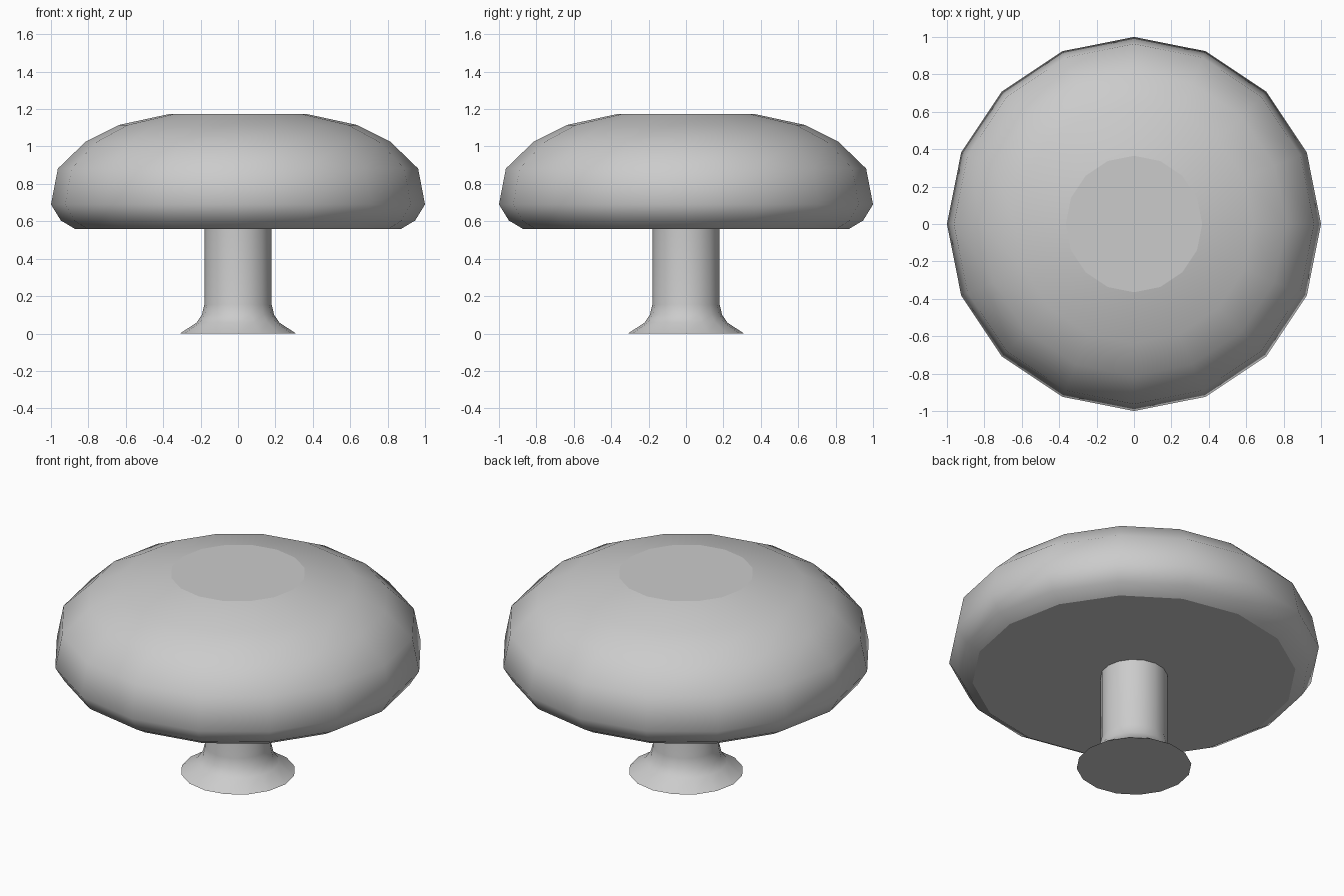
import bpy
from math import cos, sin, tau

if "Cube" in bpy.data.objects:
    bpy.data.objects.remove(bpy.data.objects["Cube"])

SIDES = 16


def lathe(name, profile):
    """Revolve (radius, z) points about z; flat end discs, smooth walls."""
    verts = [(r * cos(tau * i / SIDES), r * sin(tau * i / SIDES), z)
             for r, z in profile for i in range(SIDES)]
    faces = []
    for k in range(len(profile) - 1):
        for i in range(SIDES):
            j = (i + 1) % SIDES
            a, b = k * SIDES, (k + 1) * SIDES
            faces.append((a + i, a + j, b + j, b + i))
    faces.append(tuple(reversed(range(SIDES))))
    top = (len(profile) - 1) * SIDES
    faces.append(tuple(range(top, top + SIDES)))
    mesh = bpy.data.meshes.new(name)
    mesh.from_pydata(verts, [], faces)
    for p in mesh.polygons:
        p.use_smooth = len(p.vertices) == 4
    obj = bpy.data.objects.new(name, mesh)
    bpy.context.collection.objects.link(obj)
    return obj


# Stem with flared foot
lathe("stem", [(0.31, 0), (0.222, 0.058), (0.193, 0.10), (0.18, 0.155), (0.18, 0.56)])

# Rounded cap with flat top and underside
lathe("cap", [(0.873, 0.56), (0.947, 0.604), (1.0, 0.69), (0.963, 0.882),
              (0.813, 1.027), (0.637, 1.115), (0.365, 1.174)])
